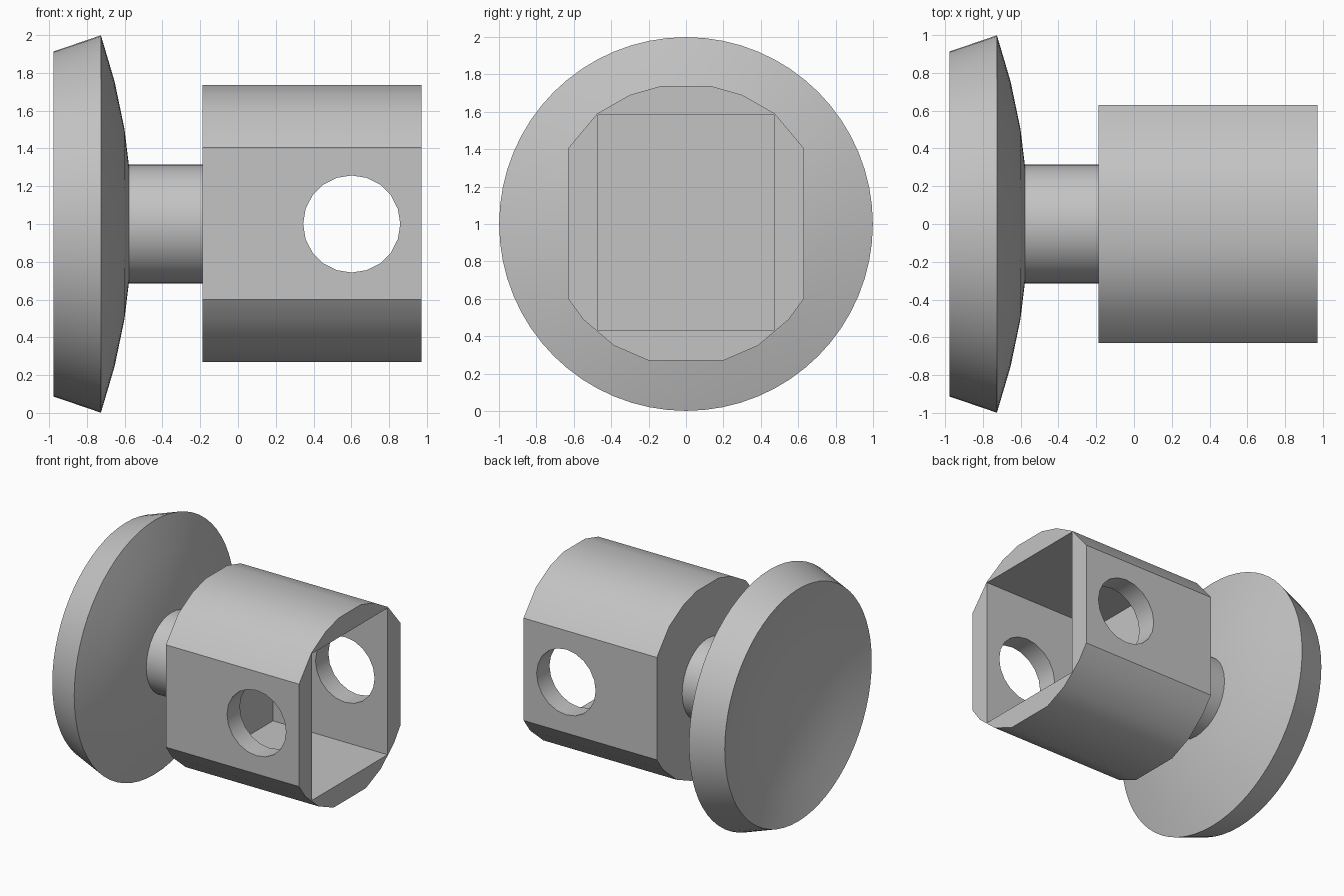
import bpy, math
from math import radians, sin, cos, pi
from mathutils import Matrix

cube = bpy.data.objects.get("Cube")
if cube:
    bpy.data.objects.remove(cube, do_unlink=True)

grey = bpy.data.materials.new("light_grey")
grey.use_nodes = True
colour = (0.55, 0.55, 0.55, 1)
grey.diffuse_color = colour
grey.node_tree.nodes["Principled BSDF"].inputs["Base Color"].default_value = colour


def make_object(name, verts, faces):
    mesh = bpy.data.meshes.new(name)
    mesh.from_pydata(verts, [], faces)
    mesh.materials.append(grey)
    obj = bpy.data.objects.new(name, mesh)
    bpy.context.collection.objects.link(obj)
    # Consistent outward normals
    import bmesh
    bm = bmesh.new()
    bm.from_mesh(mesh)
    bmesh.ops.remove_doubles(bm, verts=bm.verts, dist=1e-5)
    bmesh.ops.recalc_face_normals(bm, faces=bm.faces)
    bm.to_mesh(mesh)
    bm.free()
    return obj


def smooth(obj):
    bpy.ops.object.select_all(action='DESELECT')
    obj.select_set(True)
    bpy.context.view_layer.objects.active = obj
    bpy.ops.object.shade_smooth_by_angle(angle=radians(30))


def lathe(name, profile, sides):
    """Revolve (x, radius) points about the x axis at z = 1."""
    verts, faces, n = [], [], len(profile)
    for i in range(sides):
        a = 2 * pi * i / sides
        verts += [(x, r * sin(a), 1 + r * cos(a)) for x, r in profile]
        for j in range(n - 1):
            k = (i + 1) % sides
            faces.append((i * n + j, i * n + j + 1, k * n + j + 1, k * n + j))
    obj = make_object(name, verts, faces)
    smooth(obj)
    return obj


def prism(name, outline, x0, x1):
    """Extrude a (y, z) outline along x."""
    n = len(outline)
    verts = [(x, y, z) for x in (x0, x1) for y, z in outline]
    faces = [tuple(range(n)), tuple(range(n, 2 * n))]
    faces += [(i, (i + 1) % n, n + (i + 1) % n, n + i) for i in range(n)]
    return make_object(name, verts, faces)


# Cupped disc: a concentric spherical shell with a slanted rim
def arc(radius, steps=4):
    rim = radians(18.83)
    return [(-3.655 + radius * cos(rim * t / steps), radius * sin(rim * t / steps))
            for t in range(steps + 1)]


lathe("cupped_disc", arc(3.095) + arc(2.83)[::-1], 64)

# Neck between disc and body
lathe("neck", [(-0.65, 0), (-0.65, 0.315), (-0.12, 0.315), (-0.12, 0)], 32)

# Body with flat sides and rounded top and bottom
half = [(0.2, 0.27), (0.385, 0.35), (0.55, 0.49), (0.63, 0.6),
        (0.63, 1.405), (0.475, 1.59), (0.3, 1.69), (0.135, 1.737)]
body = prism("socket_body", half + [(-y, z) for y, z in reversed(half)], -0.187, 0.972)

# Square socket open at the end, and a round cross hole
socket = prism("socket_cutter", [(-0.47, 0.43), (0.47, 0.43), (0.47, 1.583), (-0.47, 1.583)],
               -0.025, 1.2)
hole = lathe("hole_cutter", [(-1, 0), (-1, 0.257), (1, 0.257), (1, 0)], 20)
hole.data.transform(Matrix.Translation((0.602, 0, 1)) @ Matrix.Rotation(pi / 2, 4, 'Z')
                    @ Matrix.Translation((0, 0, -1)))

for cutter in (socket, hole):
    mod = body.modifiers.new(cutter.name, 'BOOLEAN')
    mod.operation = 'DIFFERENCE'
    mod.solver = 'EXACT'
    mod.object = cutter
    bpy.context.view_layer.objects.active = body
    bpy.ops.object.modifier_apply(modifier=mod.name)
    bpy.data.objects.remove(cutter, do_unlink=True)
smooth(body)
